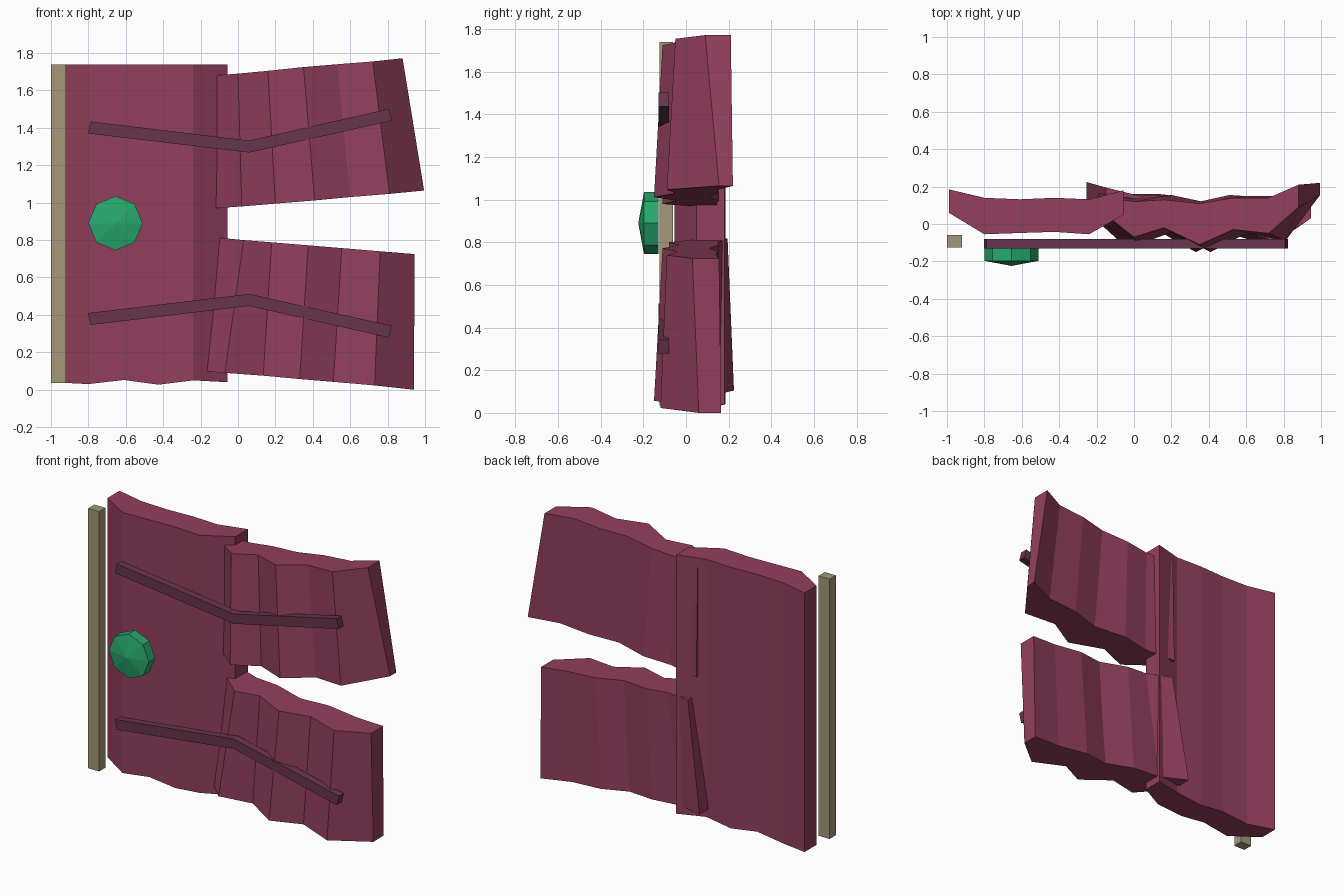
import bpy, bmesh, math
from mathutils import Matrix

if "Cube" in bpy.data.objects:
    bpy.data.objects.remove(bpy.data.objects["Cube"])


def material(name, rgb):
    m = bpy.data.materials.new(name)
    m.diffuse_color = (*rgb, 1)
    m.use_nodes = True
    m.node_tree.nodes["Principled BSDF"].inputs["Base Color"].default_value = m.diffuse_color
    return m


CLOTH = material("crimson", (0.29, 0.05, 0.11))
TRIM = material("dark_plum", (0.14, 0.035, 0.075))
WOOD = material("tan", (0.36, 0.31, 0.19))
GREEN = material("green", (0.02, 0.40, 0.15))


def finish(name, bm, mat):
    bmesh.ops.recalc_face_normals(bm, faces=bm.faces)
    me = bpy.data.meshes.new(name)
    bm.to_mesh(me)
    bm.free()
    me.materials.append(mat)
    ob = bpy.data.objects.new(name, me)
    bpy.context.collection.objects.link(ob)
    return ob


def loft(name, rings, mat):
    """Skin a row of four-point sections and cap both ends."""
    bm = bmesh.new()
    rows = [[bm.verts.new(p) for p in r] for r in rings]
    for a, b in zip(rows, rows[1:]):
        for i in range(4):
            j = (i + 1) % 4
            bm.faces.new((a[i], a[j], b[j], b[i]))
    bm.faces.new(rows[0])
    bm.faces.new(rows[-1])
    return finish(name, bm, mat)


def cloth(name, top, bottom):
    """Pleated slab; every column is (x, z, front y, back y)."""
    loft(name, [((xt, ft, zt), (xt, bt, zt), (xb, bb, zb), (xb, fb, zb))
                for (xt, zt, ft, bt), (xb, zb, fb, bb) in zip(top, bottom)], CLOTH)


# Main banner panel with a slightly ragged hem
xs = (-0.99, -0.80, -0.61, -0.425, -0.24, -0.055)
front = (0.06, -0.055, -0.048, -0.042, -0.055, 0.05)
back = (0.185, 0.14, 0.132, 0.14, 0.132, 0.18)
hem = (0.04, 0.03, 0.052, 0.027, 0.05, 0.04)
cloth("banner_panel",
      [(x, 1.74, f, b) for x, f, b in zip(xs, front, back)],
      [(x, z, f, b) for x, z, f, b in zip(xs, hem, front, back)])

# Upper swallow tail
cloth("upper_tail",
      [(-0.19, 1.675, 0.08, 0.15), (0.0, 1.69, -0.07, 0.12), (0.16, 1.705, -0.02, 0.13),
       (0.35, 1.725, -0.11, 0.11), (0.53, 1.74, -0.03, 0.14), (0.72, 1.755, -0.05, 0.14),
       (0.88, 1.772, 0.09, 0.21)],
      [(-0.19, 0.965, 0.08, 0.165), (0.02, 0.98, -0.11, 0.135), (0.20, 0.995, -0.045, 0.155),
       (0.41, 1.012, -0.15, 0.11), (0.60, 1.03, -0.05, 0.15), (0.81, 1.047, -0.09, 0.15),
       (0.995, 1.065, 0.155, 0.22)])

# Lower swallow tail
cloth("lower_tail",
      [(-0.15, 0.817, 0.07, 0.195), (0.03, 0.80, -0.08, 0.15), (0.18, 0.788, -0.03, 0.155),
       (0.375, 0.772, -0.11, 0.11), (0.555, 0.757, -0.04, 0.15), (0.76, 0.74, -0.09, 0.14),
       (0.945, 0.725, 0.03, 0.155)],
      [(-0.255, 0.105, 0.07, 0.225), (-0.07, 0.09, -0.10, 0.16), (0.135, 0.075, -0.04, 0.16),
       (0.33, 0.057, -0.15, 0.115), (0.51, 0.042, -0.05, 0.155), (0.73, 0.023, -0.12, 0.14),
       (0.94, 0.0, 0.06, 0.165)])


# Bent trim bands, mirrored about mid height
def band(name, side):
    mid, h = 0.89, 0.032
    path = ((-0.795, 0.512), (0.06, 0.41), (0.815, 0.58))
    slant = (0.006, 0, -0.008)
    rings = []
    for (x, d), s in zip(path, slant):
        rings.append([(x + s * k, y, mid + side * (d + h * k))
                      for y, k in ((-0.13, -1), (-0.08, -1), (-0.08, 1), (-0.13, 1))])
    loft(name, rings, TRIM)


band("upper_band", 1)
band("lower_band", -1)

# Square pole
px, py = (-1.0, -0.92), (-0.125, -0.06)
loft("pole", [((px[0], py[0], z), (px[1], py[0], z), (px[1], py[1], z), (px[0], py[1], z))
              for z in (0.035, 1.74)], WOOD)

# Eight-sided gem with a shallow pointed face
bm = bmesh.new()
rings = [[bm.verts.new((-0.655 + 0.145 * math.sin(i * math.pi / 4), y,
                        0.89 + 0.145 * math.cos(i * math.pi / 4))) for i in range(8)]
         for y in (-0.13, -0.197)]
apex = bm.verts.new((-0.655, -0.224, 0.89))
for i in range(8):
    j = (i + 1) % 8
    bm.faces.new((rings[0][i], rings[0][j], rings[1][j], rings[1][i]))
    bm.faces.new((rings[1][i], rings[1][j], apex))
bm.faces.new(rings[0])
finish("gem", bm, GREEN)
